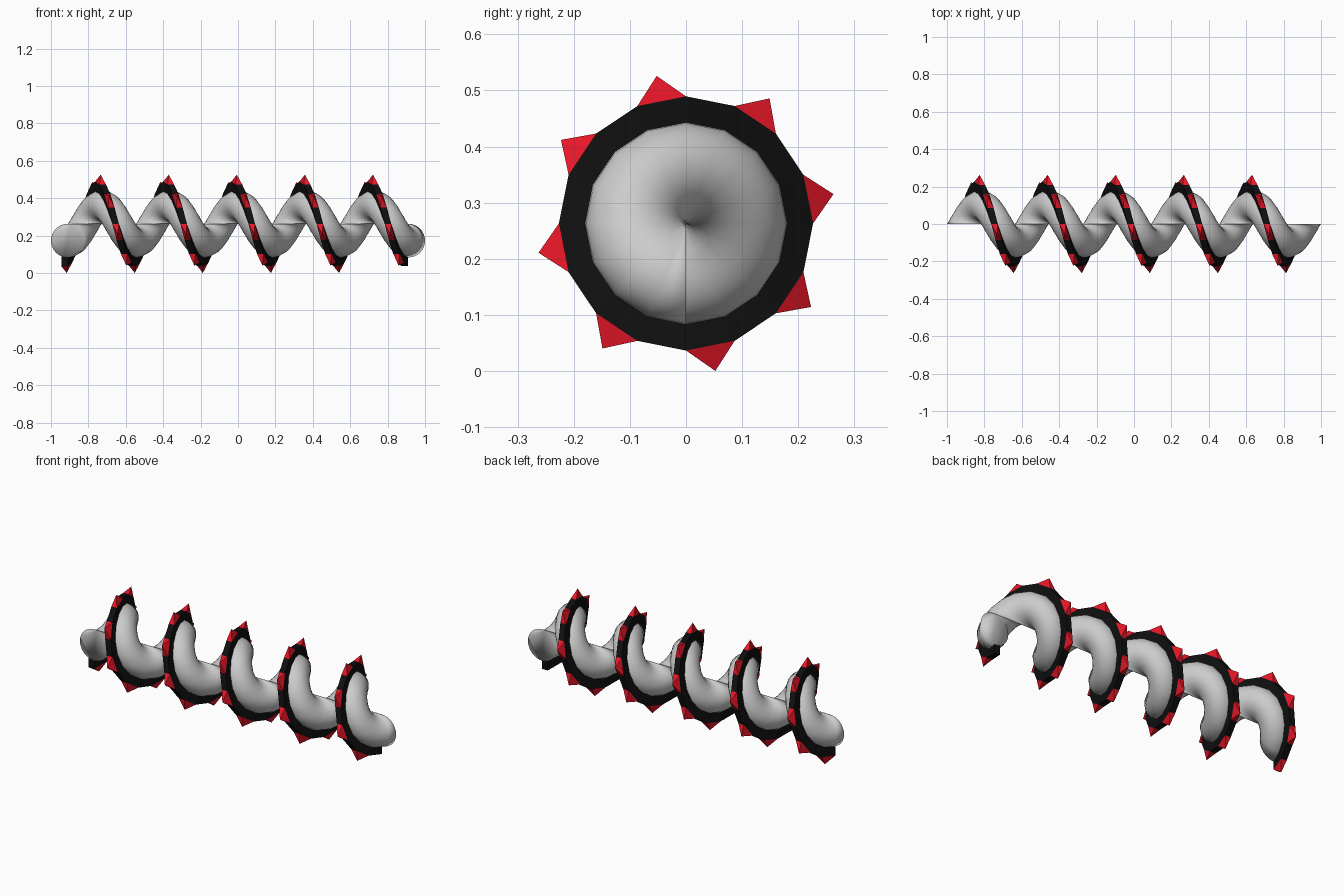
import bpy, bmesh, math

if "Cube" in bpy.data.objects:
    bpy.data.objects.remove(bpy.data.objects["Cube"])

R = 0.09            # tube radius
AXIS_Z = 0.263      # height of the screw axis
TURNS, STEPS = 5, 16
PITCH = 0.364
N = TURNS * STEPS


def helix(i, x, r):
    """Profile point (x along axis, r from axis) carried to step i of the screw."""
    a = 2 * math.pi * i / STEPS
    return (x - 0.91 + PITCH * i / STEPS, r * math.sin(a), AXIS_Z - r * math.cos(a))


def make(name, bm, color=None, smooth=False):
    bmesh.ops.recalc_face_normals(bm, faces=bm.faces)
    for f in bm.faces:
        f.smooth = smooth
    me = bpy.data.meshes.new(name)
    bm.to_mesh(me)
    bm.free()
    if color:
        mat = bpy.data.materials.new(name + "_colour")
        mat.diffuse_color = color
        mat.use_nodes = True
        mat.node_tree.nodes["Principled BSDF"].inputs["Base Color"].default_value = mat.diffuse_color
        me.materials.append(mat)
    ob = bpy.data.objects.new(name, me)
    bpy.context.collection.objects.link(ob)
    return ob


def sweep(profile):
    """Sweep a closed profile along the helix and cap both ends."""
    bm = bmesh.new()
    rings = [[bm.verts.new(helix(i, x, r)) for x, r in profile] for i in range(N + 1)]
    n = len(profile)
    for a, b in zip(rings, rings[1:]):
        for k in range(n):
            m = (k + 1) % n
            bm.faces.new((a[k], a[m], b[m], b[k]))
    bm.faces.new(rings[0])
    bm.faces.new(rings[-1])
    return bm


# Coiled tube: circle that touches the screw axis
circle = [(R * math.sin(2 * math.pi * k / 32), R - R * math.cos(2 * math.pi * k / 32))
          for k in range(32)]
make("coil_tube", sweep(circle), smooth=True)

# Black band standing on the outer edge of the coil
X0, X1, OUT = -0.035, 0.0, 0.2265
make("outer_band", sweep([(X0, 0.171), (X1, 0.178), (X1, OUT), (X0, OUT)]),
     (0.005, 0.005, 0.005, 1))

# Red pyramid teeth on every other band segment
bm = bmesh.new()
for i in range(0, N, 2):
    base = [bm.verts.new(helix(j, x, OUT))
            for j, x in ((i, X0), (i, X1), (i + 1, X1), (i + 1, X0))]
    tip = bm.verts.new(helix(i + 0.5, (X0 + X1) / 2, 0.268))
    for k in range(4):
        bm.faces.new((base[k], base[(k + 1) % 4], tip))
make("teeth", bm, (0.8, 0.008, 0.02, 1))
